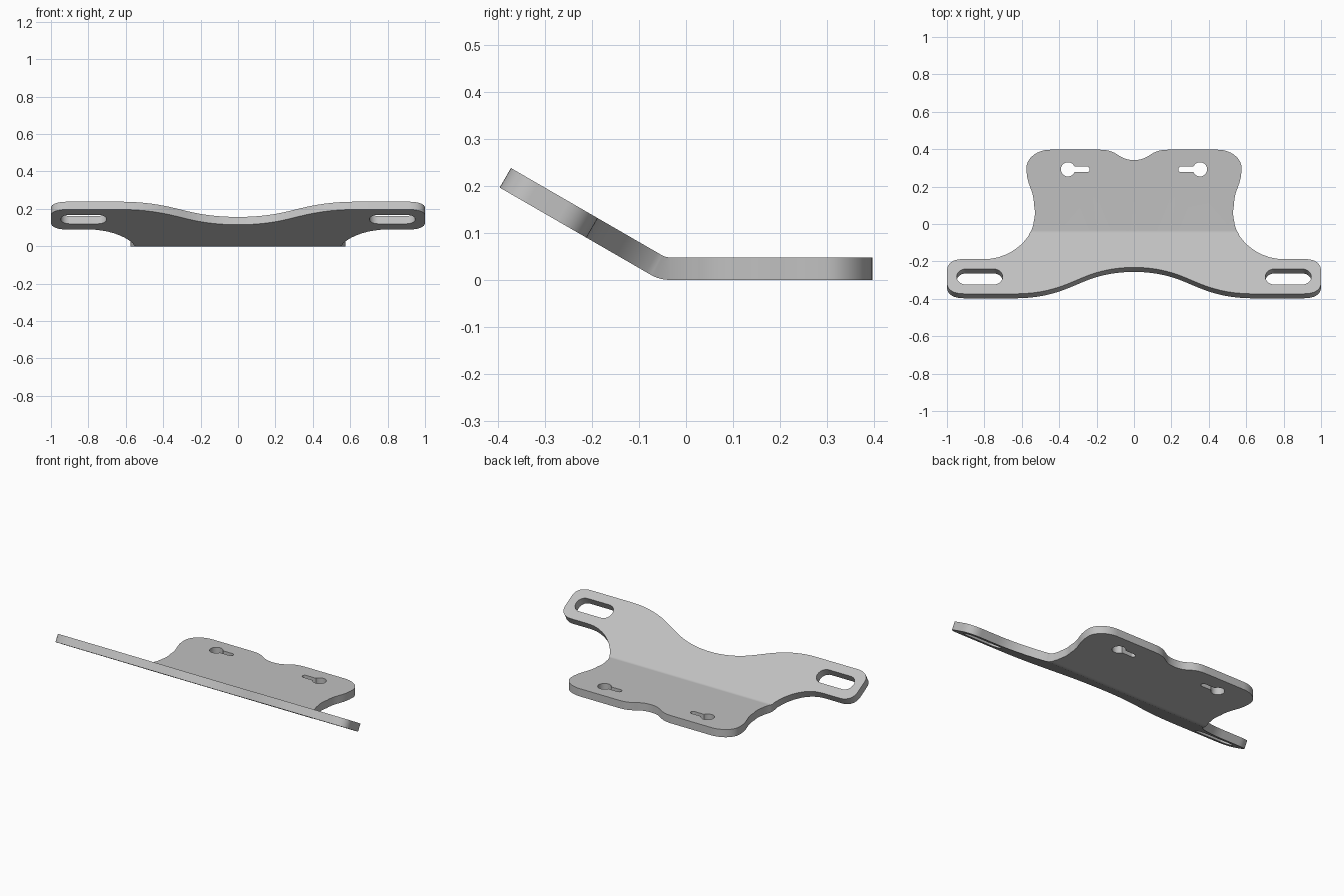
import bpy, bmesh
from math import sin, cos, pi, radians
from mathutils import Vector, Matrix
from mathutils.geometry import interpolate_bezier

cube = bpy.data.objects.get("Cube")
if cube:
    bpy.data.objects.remove(cube, do_unlink=True)

THICK = 0.048           # plate thickness
BEND_Y = -0.035         # where the bend starts
RADIUS = 0.08           # outer bend radius
ANGLE = radians(30)
ARC = RADIUS * ANGLE
STEPS = 6


def unfold(x, y):
    """Plan position on the top face -> position on the flat blank."""
    end = BEND_Y - (RADIUS - THICK) * sin(ANGLE)
    if y >= BEND_Y:
        return Vector((x, y, 0))
    if y >= end:
        return Vector((x, BEND_Y - ARC * (BEND_Y - y) / (BEND_Y - end), 0))
    return Vector((x, BEND_Y - ARC - (end - y) / cos(ANGLE), 0))


def fold(co):
    """Flat blank -> bent plate."""
    t = BEND_Y - co.y
    if t <= 0:
        return co.copy()
    a = min(t / RADIUS, ANGLE)
    rest = max(t - ARC, 0)
    r = RADIUS - co.z
    return Vector((co.x, BEND_Y - r * sin(a) - rest * cos(a),
                   RADIUS - r * cos(a) + rest * sin(a)))


def bezier_path(start, segments, n=12):
    pts = [Vector((*start, 0))]
    for seg in segments:
        ctrl = [Vector((*p, 0)) for p in seg]
        if len(ctrl) == 1:
            pts.append(ctrl[0])
        else:
            pts += interpolate_bezier(pts[-1], *ctrl, n)[1:]
    return [unfold(p.x, p.y) for p in pts]


def arc(cx, cy, r, a0, a1, n=14):
    return [Vector((cx + r * cos(a0 + (a1 - a0) * i / n),
                    cy + r * sin(a0 + (a1 - a0) * i / n), 0)) for i in range(n + 1)]


def mirrored(pts):
    return [Vector((-p.x, p.y, 0)) for p in reversed(pts)]


# Right half of the outline, from the back notch round to the front edge
half = bezier_path((0, 0.342), [
    [(0.09, 0.342), (0.08, 0.397), (0.18, 0.397)],
    [(0.45, 0.397)],
    [(0.52, 0.397), (0.575, 0.35), (0.575, 0.30)],
    [(0.575, 0.20), (0.535, 0.19), (0.535, 0.10)],
    [(0.528, 0.07), (0.528, 0.05), (0.535, 0.02)],
    [(0.54, -0.08), (0.66, -0.188), (0.80, -0.188)],
    [(0.92, -0.188)],
    [(0.965, -0.188), (1.0, -0.21), (1.0, -0.25)],
    [(1.0, -0.315)],
    [(1.0, -0.352), (0.965, -0.373), (0.91, -0.373)],
    [(0.62, -0.373)],
    [(0.45, -0.37), (0.36, -0.322), (0.27, -0.285)],
    [(0.18, -0.247), (0.09, -0.232), (0, -0.232)],
])
outline = half + mirrored(half)[1:-1]

# Mounting slots in the arms
slot_y = unfold(0, -0.282).y
slot = (arc(0.90, slot_y, 0.048, -pi / 2, pi / 2)
        + arc(0.75, slot_y, 0.048, pi / 2, 3 * pi / 2))

# Keyholes in the rear flange
keyhole = (arc(0.353, 0.292, 0.038, radians(-157), radians(157), 28)
           + arc(0.252, 0.292, 0.015, pi / 2, 3 * pi / 2, 10))

# Fill the blank
bm = bmesh.new()
for loop in (outline, slot, mirrored(slot), keyhole, mirrored(keyhole)):
    verts = [bm.verts.new(p) for p in loop]
    for a, b in zip(verts, verts[1:] + verts[:1]):
        bm.edges.new((a, b))
bmesh.ops.triangle_fill(bm, use_beauty=True, use_dissolve=False,
                        edges=bm.edges[:], normal=(0, 0, 1))

# Cut lines across the bend
for i in range(STEPS + 1):
    bmesh.ops.bisect_plane(bm, geom=bm.verts[:] + bm.edges[:] + bm.faces[:],
                           plane_co=(0, BEND_Y - ARC * i / STEPS, 0),
                           plane_no=(0, 1, 0), dist=1e-5)

# Thicken, then fold
ext = bmesh.ops.extrude_face_region(bm, geom=bm.faces[:], use_keep_orig=True)
for v in ext["geom"]:
    if isinstance(v, bmesh.types.BMVert):
        v.co.z = THICK
for v in bm.verts:
    v.co = fold(v.co)
bmesh.ops.recalc_face_normals(bm, faces=bm.faces[:])

mesh = bpy.data.meshes.new("bent_bracket_plate")
bm.to_mesh(mesh)
bm.free()
plate = bpy.data.objects.new("bent_bracket_plate", mesh)
bpy.context.collection.objects.link(plate)

# Plain grey metal
GREY = (0.53, 0.53, 0.53, 1)
mat = bpy.data.materials.new("grey_metal")
mat.use_nodes = True
mat.diffuse_color = GREY
mat.node_tree.nodes["Principled BSDF"].inputs["Base Color"].default_value = GREY
mesh.materials.append(mat)

bpy.ops.object.select_all(action="DESELECT")
plate.select_set(True)
bpy.context.view_layer.objects.active = plate
bpy.ops.object.shade_smooth_by_angle(angle=radians(30))
weighted = plate.modifiers.new("weighted_normals", "WEIGHTED_NORMAL")
weighted.keep_sharp = True
